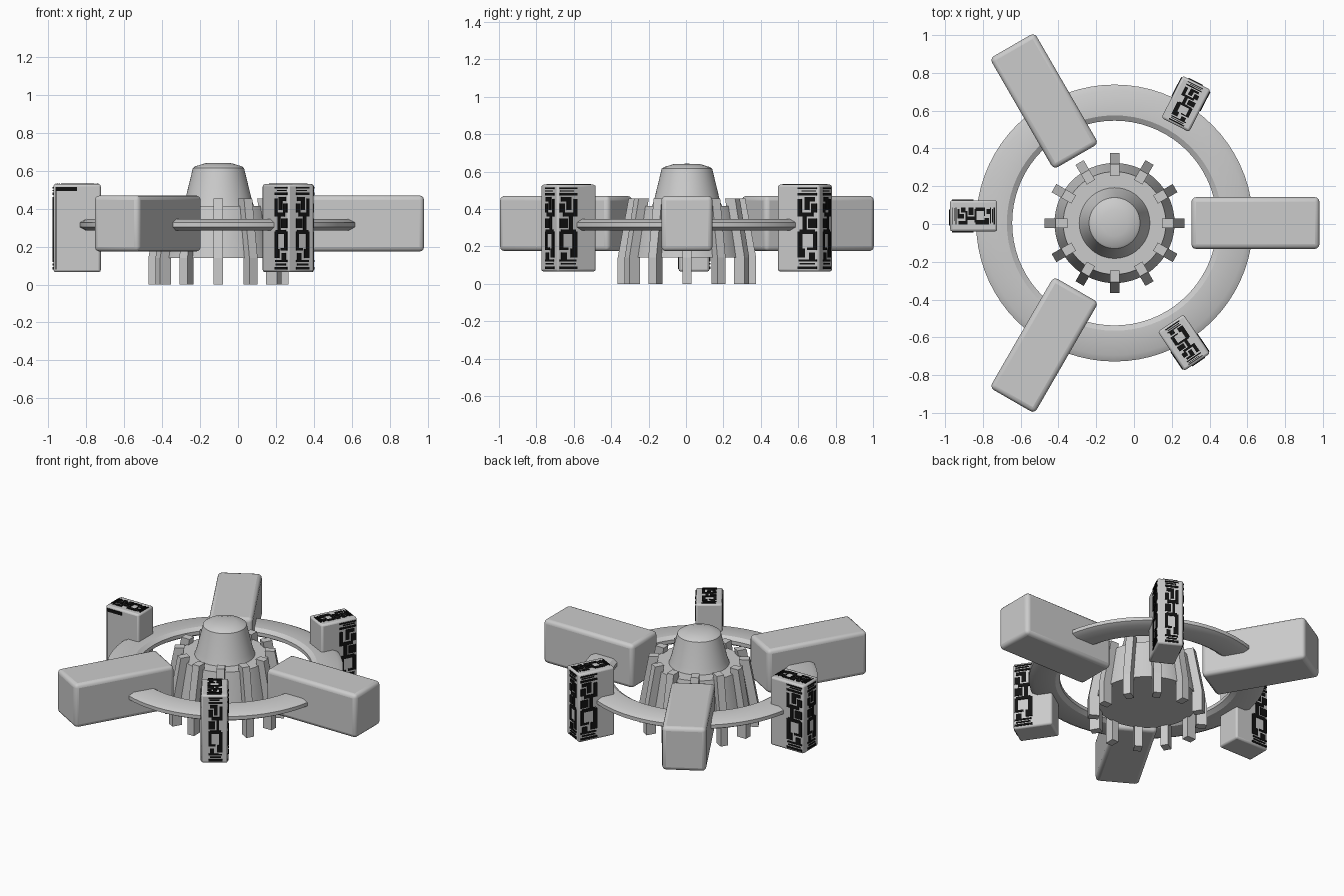
import bpy, bmesh, math
from mathutils import Matrix, Vector

old = bpy.data.objects.get("Cube")
if old:
    bpy.data.objects.remove(old, do_unlink=True)

CX, CY = -0.103, 0.005          # hub axis


def material(name, rgb):
    m = bpy.data.materials.new(name)
    m.use_nodes = True
    m.diffuse_color = (*rgb, 1)
    m.node_tree.nodes["Principled BSDF"].inputs["Base Color"].default_value = (*rgb, 1)
    return m


GREY = material("hull grey", (0.6, 0.6, 0.6))
BLACK = material("panel black", (0.006, 0.006, 0.006))


def finish(name, bm, mat, matrix=Matrix(), bevel=0, segments=3, smooth=True):
    bmesh.ops.recalc_face_normals(bm, faces=bm.faces)
    me = bpy.data.meshes.new(name)
    bm.to_mesh(me)
    bm.free()
    me.materials.append(mat)
    ob = bpy.data.objects.new(name, me)
    bpy.context.collection.objects.link(ob)
    ob.matrix_world = matrix
    if bevel:
        mod = ob.modifiers.new("Bevel", "BEVEL")
        mod.width, mod.segments = bevel, segments
    if smooth:
        bpy.ops.object.select_all(action="DESELECT")
        ob.select_set(True)
        bpy.context.view_layer.objects.active = ob
        bpy.ops.object.shade_smooth_by_angle(angle=math.radians(30))
    return ob


def add_box(bm, centre, size):
    bmesh.ops.create_cube(bm, size=1, matrix=Matrix.Translation(centre) @ Matrix.Diagonal((*size, 1)))


def lathe(name, profile, closed=False, steps=64):
    """Spin an (r, z) profile about the hub axis."""
    bm = bmesh.new()
    vs = [bm.verts.new((r, 0, z)) for r, z in profile]
    es = [bm.edges.new(p) for p in zip(vs, vs[1:])]
    if closed:
        es.append(bm.edges.new((vs[-1], vs[0])))
    bmesh.ops.spin(bm, geom=vs + es, cent=(0, 0, 0), axis=(0, 0, 1),
                   angle=2 * math.pi, steps=steps, use_duplicate=False)
    bmesh.ops.remove_doubles(bm, verts=bm.verts, dist=1e-5)
    return finish(name, bm, GREY, Matrix.Translation((CX, CY, 0)))


def turned(angle, x=CX, y=CY):
    return Matrix.Translation((x, y, 0)) @ Matrix.Rotation(math.radians(angle), 4, "Z")


# Hub: tapered base with a domed cone on top
lathe("hub", [(0, 0.14), (0.318, 0.14), (0.272, 0.415), (0.187, 0.415), (0.175, 0.45),
              (0.135, 0.615), (0.122, 0.624), (0.07, 0.64), (0, 0.642)])

# Flat ring with chamfered rims
lathe("ring", [(0.542, 0.303), (0.57, 0.285), (0.70, 0.285), (0.733, 0.303),
               (0.733, 0.327), (0.70, 0.345), (0.57, 0.345), (0.542, 0.327)], closed=True, steps=72)

# Twelve bent legs around the hub
LEG = [(0.305, 0), (0.37, 0), (0.37, 0.14), (0.312, 0.455), (0.25, 0.455), (0.305, 0.14)]
for i in range(12):
    bm = bmesh.new()
    face = bm.faces.new([bm.verts.new((r, -0.025, z)) for r, z in LEG])
    out = bmesh.ops.extrude_face_region(bm, geom=[face])
    bmesh.ops.translate(bm, vec=(0, 0.05, 0),
                        verts=[g for g in out["geom"] if isinstance(g, bmesh.types.BMVert)])
    finish(f"leg_{i + 1}", bm, GREY, turned(30 * i), smooth=False)

# Three large rounded modules
for i in range(3):
    bm = bmesh.new()
    add_box(bm, (0.746, 0, 0.322), (0.678, 0.274, 0.296))
    finish(f"module_{i + 1}", bm, GREY, turned(120 * i), bevel=0.025)

# Panel pattern in unit space: (u0, u1, v0, v1)
PANEL = [(0, 1, 0.00, 0.03), (0.1, 0.9, 0.05, 0.07), (0, 0.95, 0.09, 0.115), (0.1, 0.4, 0.115, 0.2),
         (0.62, 1, 0.14, 0.25), (0, 0.5, 0.23, 0.26), (0, 0.2, 0.26, 0.46), (0.75, 1, 0.25, 0.46),
         (0.1, 0.9, 0.43, 0.48), (0, 0.45, 0.50, 0.62), (0.55, 0.75, 0.48, 0.66), (0.2, 1, 0.64, 0.69),
         (0.8, 1, 0.69, 0.86), (0, 0.3, 0.69, 0.8), (0.4, 0.65, 0.72, 0.88), (0.1, 0.6, 0.83, 0.88),
         (0, 1, 0.90, 0.93), (0.05, 0.8, 0.95, 0.965), (0, 1, 0.98, 1.0)]
TRIM = [(0, 0.06, 0, 1), (0, 1, 0.95, 1)]
L, W, Z0, Z1, T = 0.25, 0.165, 0.065, 0.53, 0.009


def plates(bm, origin, u, v, pattern):
    """Thin plates laid on the face spanned by u and v from origin."""
    o, u, v = Vector(origin), Vector(u), Vector(v)
    n = u.cross(v).normalized()
    for u0, u1, v0, v1 in pattern:
        c = o + u * (u0 + u1) / 2 + v * (v0 + v1) / 2
        size = [abs(a) * (u1 - u0) + abs(b) * (v1 - v0) + abs(k) * T for a, b, k in zip(u, v, n)]
        add_box(bm, c, size)


# Three tall pods straddling the ring, panelled on top, outer end and outer half of the sides
for i, (x, y, ang) in enumerate([(0.275, 0.636, 63), (-0.849, 0.043, 180), (0.264, -0.628, -56)]):
    place = turned(ang, x, y)
    bm = bmesh.new()
    add_box(bm, (0, 0, (Z0 + Z1) / 2), (L, W, Z1 - Z0))
    finish(f"pod_{i + 1}", bm, GREY, place, bevel=0.012, segments=2)
    bm = bmesh.new()
    h = Z1 - Z0 - 0.03
    zb = Z0 + 0.015
    plates(bm, (L / 2, -0.035, zb), (0, 0.085, 0), (0, 0, h), PANEL)                # outer end
    plates(bm, (L / 2 - 0.01, -W / 2, zb), (-0.115, 0, 0), (0, 0, h), PANEL)        # one side
    plates(bm, (L / 2 - 0.01, W / 2, zb), (-0.115, 0, 0), (0, 0, h),
           TRIM if i == 1 else PANEL)                                               # other side
    plates(bm, (-L / 2 + 0.012, -0.045, Z1), (0, 0.09, 0), (L - 0.024, 0, 0), PANEL)  # roof
    finish(f"pod_panels_{i + 1}", bm, BLACK, place, smooth=False)
